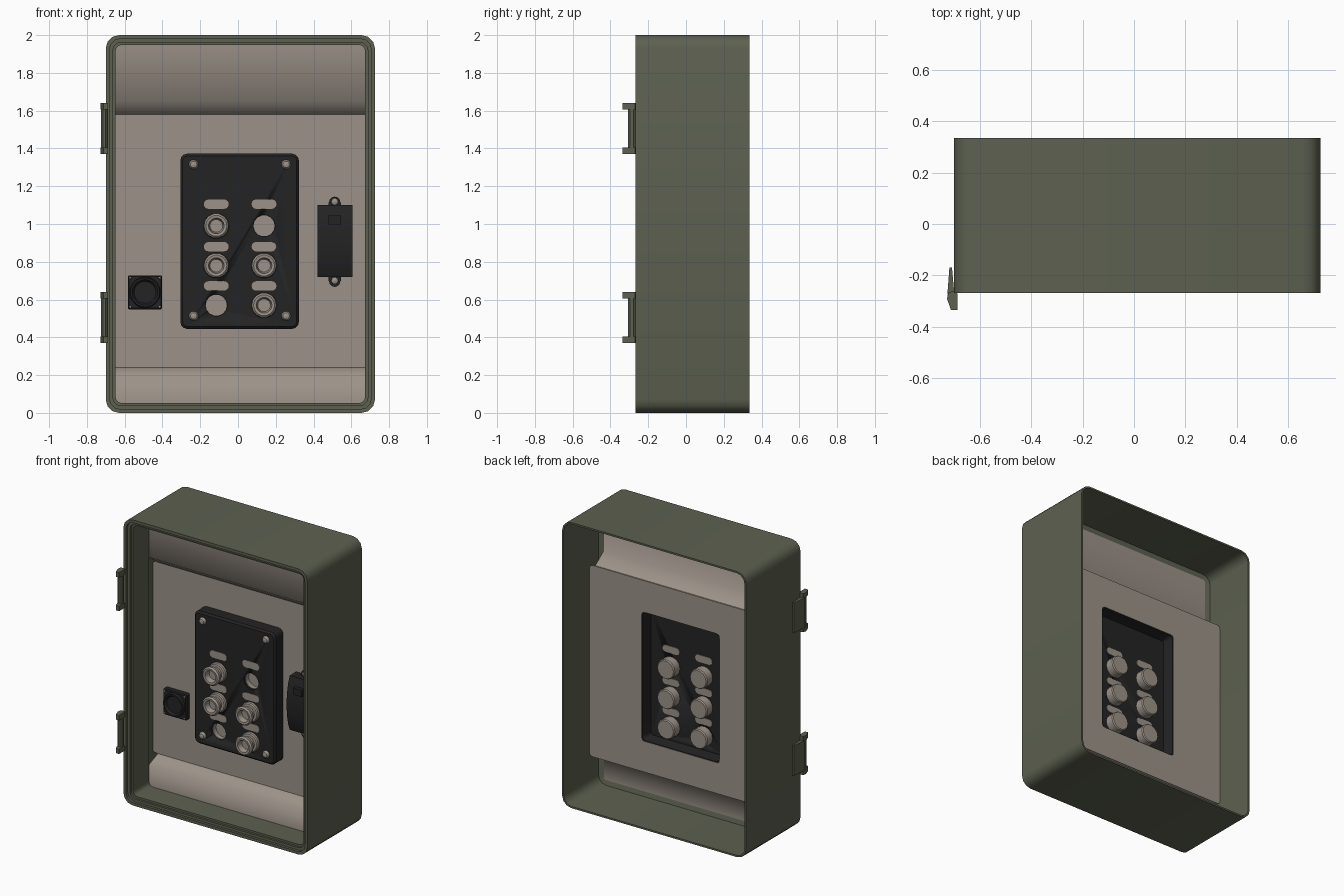
import bpy, bmesh, math

if "Cube" in bpy.data.objects:
    bpy.data.objects.remove(bpy.data.objects["Cube"])


def material(name, rgb):
    m = bpy.data.materials.new(name)
    m.diffuse_color = (*rgb, 1)
    m.use_nodes = True
    m.node_tree.nodes["Principled BSDF"].inputs["Base Color"].default_value = m.diffuse_color
    return m


GREEN = material("olive_green", (0.108, 0.118, 0.080))
BEIGE = material("warm_grey", (0.335, 0.290, 0.250))
BLACK = material("black_plastic", (0.017, 0.017, 0.018))


def finish(bm, name, mat, angle=35):
    bmesh.ops.recalc_face_normals(bm, faces=bm.faces)
    me = bpy.data.meshes.new(name)
    bm.to_mesh(me)
    bm.free()
    me.materials.append(mat)
    ob = bpy.data.objects.new(name, me)
    bpy.context.collection.objects.link(ob)
    bpy.ops.object.select_all(action='DESELECT')
    ob.select_set(True)
    bpy.context.view_layer.objects.active = ob
    bpy.ops.object.shade_smooth_by_angle(angle=math.radians(angle))
    return ob


def loft(name, rings, mat, cap=True, closed=False, angle=35):
    """Bridge equal-length rings of points."""
    bm = bmesh.new()
    vs = [[bm.verts.new(p) for p in r] for r in rings]
    pairs = list(zip(vs, vs[1:])) + ([(vs[-1], vs[0])] if closed else [])
    for a, b in pairs:
        n = len(a)
        for i in range(n):
            j = (i + 1) % n
            bm.faces.new((a[i], a[j], b[j], b[i]))
    if cap and not closed:
        bm.faces.new(vs[0])
        bm.faces.new(vs[-1])
    return finish(bm, name, mat, angle)


def rect(box, inset, r, y, seg=3):
    """Rounded rectangle in the xz plane."""
    x0, x1, z0, z1 = box
    x0, x1, z0, z1 = x0 + inset, x1 - inset, z0 + inset, z1 - inset
    pts = []
    for k, (cx, cz) in enumerate(((x1 - r, z1 - r), (x0 + r, z1 - r), (x0 + r, z0 + r), (x1 - r, z0 + r))):
        for i in range(seg + 1):
            a = math.pi / 2 * (k + i / seg)
            pts.append((cx + r * math.cos(a), y, cz + r * math.sin(a)))
    return pts


def lathe(name, cx, cz, profile, mat, n=14, angle=35):
    """Turn a (radius, y) profile about the y axis."""
    ring = lambda r, y: [(cx + r * math.cos(2 * math.pi * i / n), y,
                          cz + r * math.sin(2 * math.pi * i / n)) for i in range(n)]
    return loft(name, [ring(r, y) for r, y in profile], mat, angle=angle)


def prism(name, poly, lo, hi, axis, mat, angle=35):
    """Extrude a polygon along x (points are y,z) or along z (points are x,y)."""
    f = (lambda p, t: (t, p[0], p[1])) if axis == 'x' else (lambda p, t: (p[0], p[1], t))
    return loft(name, [[f(p, t) for p in poly] for t in (lo, hi)], mat, angle=angle)


def box(name, x0, x1, y0, y1, z0, z1, mat):
    return prism(name, [(x0, y0), (x1, y0), (x1, y1), (x0, y1)], z0, z1, 'z', mat)


# Case: hollow shell open at the back, stepped lip and inner flange at the front
CASE = (-0.70, 0.725, 0.0, 2.0)
sections = [(0, .07, .335), (0, .07, -.268), (.02, .055, -.268), (.02, .055, -.25), (.038, .042, -.25),
            (.038, .042, -.235), (.052, .032, -.235), (.052, .032, -.06), (.012, .06, -.05), (.012, .06, .335)]
loft("case", [rect(CASE, i, r, y) for i, r, y in sections], GREEN, closed=True)

# Inner panel with a rectangular opening behind the control plate
PY = 0.04
outer = (-0.688, 0.713, 0.24, 1.58)
hole = (-0.295, 0.31, 0.455, 1.36)
loft("inner_panel", [rect(b, 0, .02, y) for b, y in
                     ((outer, PY), (hole, PY), (hole, PY + .008), (outer, PY + .008))], BEIGE, closed=True)


# Upper and lower panel ends, stepping forward to the flange
def panel_end(name, pts, angle):
    bm = bmesh.new()
    rows = [[bm.verts.new((x, y, z)) for x in (-0.65, 0.675)] for y, z in pts]
    for a, b in zip(rows, rows[1:]):
        bm.faces.new((a[0], a[1], b[1], b[0]))
    return finish(bm, name, BEIGE, angle)


panel_end("panel_top_end", [(PY, 1.58), (-.055, 1.65), (-.057, 1.955)], 100)
panel_end("panel_bottom_end", [(PY, .24), (-.055, .20), (-.057, .045)], 100)

# Control plate: a hollow tray with two open sockets cut through
PLATE = (-0.305, 0.322, 0.445, 1.372)
plate = loft("control_plate", [rect(PLATE, i, r, y) for i, r, y in
                               ((.012, .025, -.052), (0, .035, -.04), (0, .035, .045),
                                (.015, .03, .045), (.025, .02, -.035))], BLACK)
COLS, ROWS = (-0.115, 0.138), (0.99, 0.78, 0.57)
EMPTY = {(1, 0), (0, 2)}
for i, j in EMPTY:
    cutter = lathe("cutter", COLS[i], ROWS[j], [(.058, -.1), (.058, .03)], BLACK)
    cutter.hide_render = True
    mod = plate.modifiers.new("hole", 'BOOLEAN')
    mod.object = cutter
    mod.operation = 'DIFFERENCE'
    bpy.ops.object.select_all(action='DESELECT')
    bpy.context.view_layer.objects.active = plate
    plate.select_set(True)
    bpy.ops.object.modifier_apply(modifier=mod.name)
    bpy.data.objects.remove(cutter)

# Connectors, empty sockets and label windows on the control plate
BODY = [(.03, .03), (.062, .03), (.068, .022), (.068, -.034)]
CUP = BODY + [(.056, -.034), (.056, .0), (.02, .0)]
PLUG = BODY + [(.068, -.07), (.062, -.078), (.045, -.08), (.045, -.108), (.062, -.112),
               (.066, -.135), (.056, -.145), (.042, -.143), (.034, -.105), (.01, -.105)]
for i, x in enumerate(COLS):
    for j, z in enumerate(ROWS):
        empty = (i, j) in EMPTY
        lathe("empty_socket" if empty else "connector", x, z, CUP if empty else PLUG, BEIGE)
        zw = (1.105, 0.88, 0.672)[j]
        pill = (x - .066, x + .066, zw - .025, zw + .025)
        loft("label_window", [rect(pill, 0, .0245, y) for y in (-.055, -.031)], BEIGE)

# Plate screws
for x in (-0.235, 0.255):
    for z in (0.513, 1.315):
        lathe("plate_screw", x, z, [(.026, -.05), (.026, -.058), (.018, -.07), (.006, -.074)], BEIGE, 10)

# Round outlet on the left: square base, raised ring, sunk cone
OUTLET = (-0.583, -0.402, 0.548, 0.728)
loft("outlet_base", [rect(OUTLET, i, .008, y) for i, y in ((0, .042), (0, .008), (.006, .002))], BLACK)
lathe("outlet_ring", -0.4925, 0.638, [(.082, .004), (.078, -.016), (.068, -.016), (.058, -.001), (.01, -.001)],
      BLACK, 20)
for x in (-0.57, -0.415):
    for z in (0.561, 0.715):
        lathe("outlet_screw", x, z, [(.006, .003), (.005, -.002)], BEIGE, 8)

# Breaker on the right: curved cover, toggle and two screw tabs
curve = [(-.03 - .035 * math.sin(math.pi * k / 8) ** .7 if 0 < k < 8 else -.03, .72 + .38 * k / 8) for k in range(9)]
prism("breaker_cover", [(PY, .72)] + curve + [(PY, 1.10)], 0.422, 0.605, 'x', BLACK)
box("breaker_toggle", .48, .546, -.075, -.02, .998, 1.046, BLACK)
for z, s in ((1.115, -1), (.697, 1)):
    lathe("breaker_tab", .512, z, [(.03, PY), (.03, .012)], BLACK, 12)
    box("breaker_tab_base", .478, .546, .012, PY, min(z, z + s * .04), max(z, z + s * .04), BLACK)
    lathe("breaker_screw", .512, z + .003, [(.02, .013), (.018, .002), (.006, -.004)], BEIGE, 10)

# Hinges on the left wall: leaf, barrel, and end blocks
for zc in (1.505, 0.505):
    prism("hinge_leaf", [(-.718, -.17), (-.708, -.17), (-.699, -.27), (-.726, -.275)],
          zc - .105, zc + .105, 'z', GREEN)
    barrel = [(-.708 + .019 * math.cos(math.pi * (k + .5) / 4),
               -.287 + .022 * math.sin(math.pi * (k + .5) / 4)) for k in range(8)]
    prism("hinge_barrel", barrel, zc - .11, zc + .11, 'z', GREEN)
    for s in (-1, 1):
        a, b = sorted((zc + s * .10, zc + s * .135))
        prism("hinge_block", [(-.712, -.335), (-.687, -.335), (-.687, -.27), (-.70, -.262),
                              (-.722, -.265), (-.7275, -.29)], a, b, 'z', GREEN)
